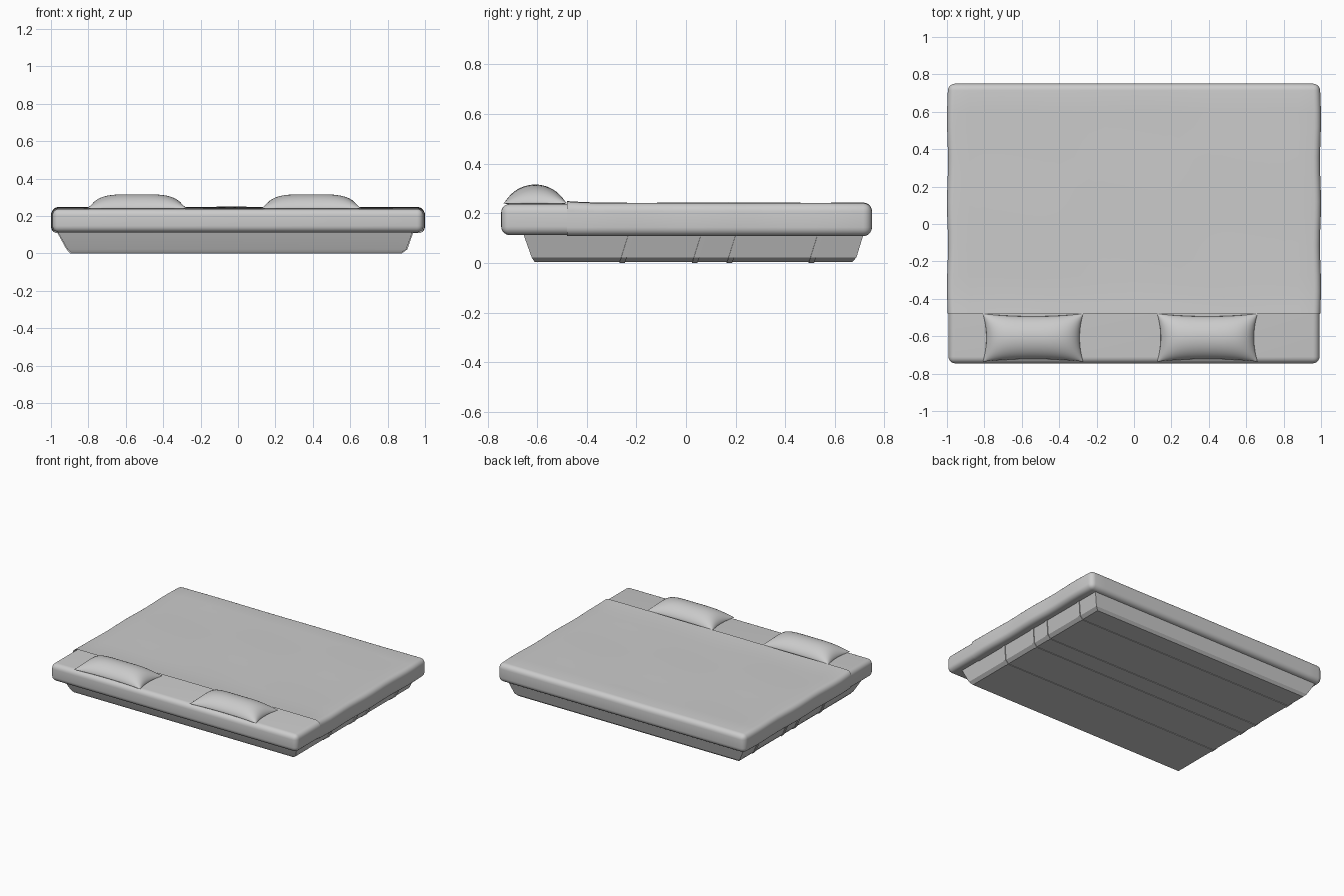
import bpy, bmesh, math

if "Cube" in bpy.data.objects:
    bpy.data.objects.remove(bpy.data.objects["Cube"])


def finish(name, bm, angle=40):
    bmesh.ops.recalc_face_normals(bm, faces=bm.faces)
    me = bpy.data.meshes.new(name)
    bm.to_mesh(me)
    bm.free()
    ob = bpy.data.objects.new(name, me)
    bpy.context.collection.objects.link(ob)
    bpy.ops.object.select_all(action='DESELECT')
    bpy.context.view_layer.objects.active = ob
    ob.select_set(True)
    bpy.ops.object.shade_smooth_by_angle(angle=math.radians(angle))
    return ob


def rounded_box(x, y, z0, z1, r):
    bm = bmesh.new()
    bmesh.ops.create_cube(bm, size=2)
    for v in bm.verts:
        v.co.x *= x
        v.co.y *= y
        v.co.z = z0 if v.co.z < 0 else z1
    bmesh.ops.bevel(bm, geom=bm.edges[:], offset=r, segments=5,
                    profile=0.5, affect='EDGES')
    return bm


def cut(bm, co, no, clear=False):
    bmesh.ops.bisect_plane(bm, geom=bm.verts[:] + bm.edges[:] + bm.faces[:],
                           plane_co=co, plane_no=no, clear_inner=clear)


# mattress
finish("mattress", rounded_box(0.992, 0.745, 0.112, 0.238, 0.035))

# blanket: shell over the mattress, stopping short of the pillows
bm = rounded_box(0.997, 0.75, 0.108, 0.242, 0.036)
cut(bm, (0, -0.48, 0), (0, 1, 0), True)
for y in [-0.47, -0.455, -0.43] + [-0.36 + 0.08 * i for i in range(13)]:
    cut(bm, (0, y, 0), (0, 1, 0))
for i in range(-11, 12):
    cut(bm, (i * 0.08, 0, 0), (1, 0, 0))
for v in bm.verts:
    x, y, z = v.co
    if z > 0.2:
        v.co.z += 0.006 * max(0, 1 - (y + 0.48) / 0.1)
        v.co.z += 0.0015 * math.sin(9 * y + 3 * x) * math.cos(5 * x)
    if abs(x) > 0.95:
        v.co.x += math.copysign(0.003, x) * math.sin(14 * y)
finish("blanket", bm)

# tapered base with a chamfered underside
bm = bmesh.new()
rings = []
for z, x0, x1, y0, y1 in [(0.004, -0.895, 0.875, -0.61, 0.67),
                          (0.022, -0.912, 0.90, -0.622, 0.687),
                          (0.12, -0.967, 0.935, -0.657, 0.717)]:
    rings.append([bm.verts.new((x, y, z)) for x, y in
                  [(x0, y0), (x1, y0), (x1, y1), (x0, y1)]])
for a, b in zip(rings, rings[1:]):
    for i in range(4):
        j = (i + 1) % 4
        bm.faces.new((a[i], a[j], b[j], b[i]))
bm.faces.new(rings[0])
bm.faces.new(rings[-1])
finish("base", bm, 20)

# straps wrapping under the base, leaning at their sides
outer = [(-0.97, 0.118, 0.038), (-0.918, 0.022, 0.008), (-0.897, 0.0, 0),
         (0.877, 0.0, 0), (0.906, 0.022, 0.008), (0.939, 0.118, 0.038)]
for n, y in enumerate((-0.258, 0.035, 0.175, 0.505)):
    bm = bmesh.new()
    rows = []
    for x, z, s in outer:
        xi = x - math.copysign(0.012, x)
        rows.append([bm.verts.new(c) for c in
                     [(x, y + s - 0.011, z), (x, y + s + 0.011, z),
                      (xi, y + s + 0.011, z + 0.006), (xi, y + s - 0.011, z + 0.006)]])
    for a, b in zip(rows, rows[1:]):
        for i in range(4):
            j = (i + 1) % 4
            bm.faces.new((a[i], a[j], b[j], b[i]))
    bm.faces.new(rows[0])
    bm.faces.new(rows[-1])
    finish(f"strap_{n + 1}", bm, 20)


# pillows: puffed grids with pinched corners
def pillow(name, cx):
    bm = bmesh.new()
    for side, h in ((1, 0.076), (-1, 0.012)):
        bmesh.ops.create_grid(bm, x_segments=32, y_segments=24, size=1)
        for v in bm.verts:
            if v.tag:
                continue
            v.tag = True
            u, w = (math.sin(c * math.pi / 2) for c in v.co.xy)
            puff = (max(0, 1 - u ** 4) * max(0, 1 - w * w)) ** 0.6
            v.co = (cx + 0.268 * u * (1 - 0.07 * (1 - w * w)),
                    -0.608 + 0.128 * w * (1 - 0.11 * (1 - u * u)),
                    0.24 + side * h * puff)
    bmesh.ops.remove_doubles(bm, verts=bm.verts[:], dist=0.0005)
    finish(name, bm, 60)


pillow("pillow_left", -0.54)
pillow("pillow_right", 0.392)
